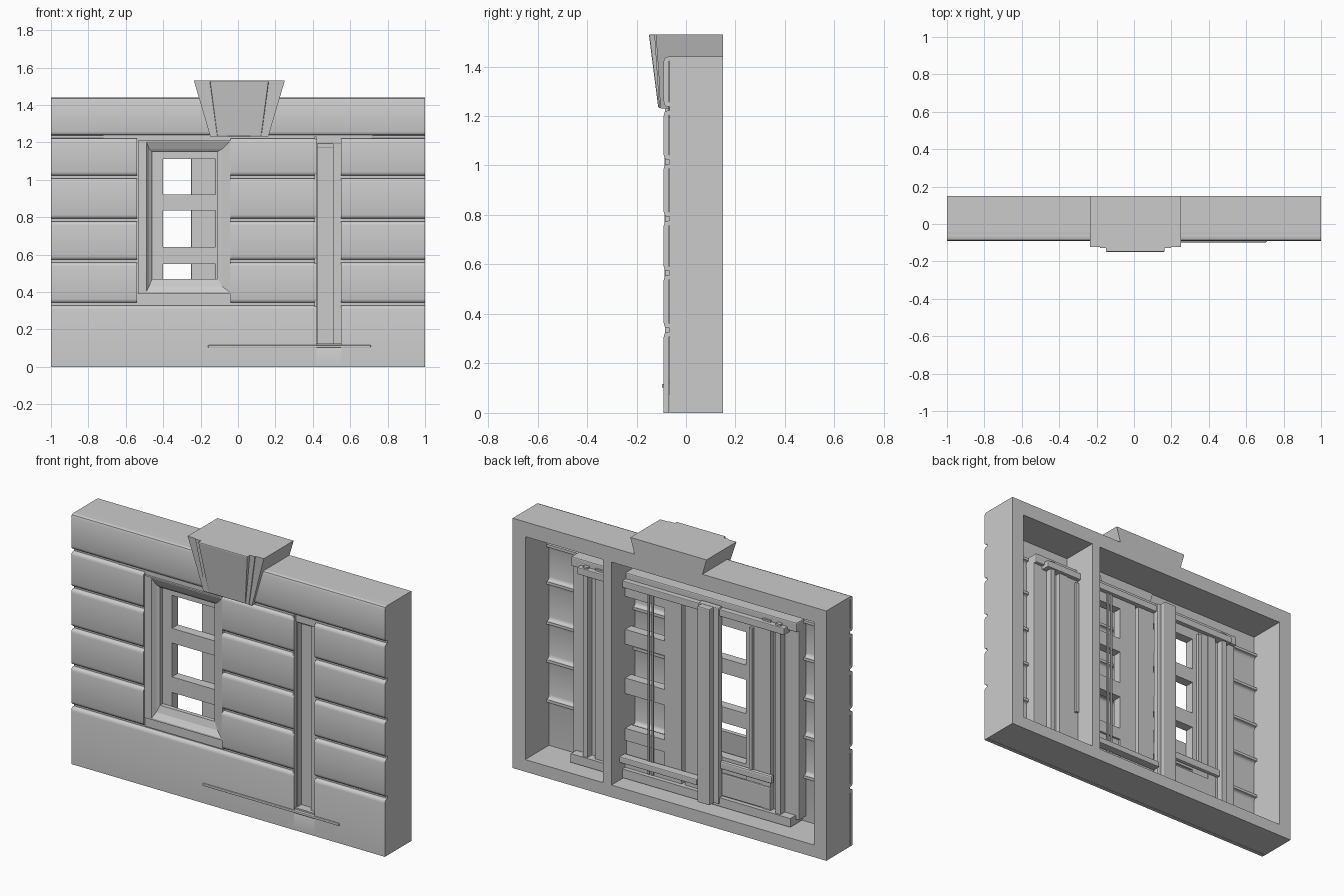
import bpy, bmesh, math

if "Cube" in bpy.data.objects:
    bpy.data.objects.remove(bpy.data.objects["Cube"])


def make(name, verts, faces, bevel=0.0):
    me = bpy.data.meshes.new(name)
    me.from_pydata(verts, [], faces)
    bm = bmesh.new()
    bm.from_mesh(me)
    bmesh.ops.recalc_face_normals(bm, faces=bm.faces)
    bm.to_mesh(me)
    bm.free()
    ob = bpy.data.objects.new(name, me)
    bpy.context.collection.objects.link(ob)
    if bevel:
        mod = ob.modifiers.new("edge_bevel", 'BEVEL')
        mod.width, mod.segments = bevel, 2
    return ob


HEX = [(0, 1, 2, 3), (4, 5, 6, 7), (0, 1, 5, 4), (1, 2, 6, 5), (2, 3, 7, 6), (3, 0, 4, 7)]


def box(name, x0, x1, y0, y1, z0, z1, bevel=0.0):
    v = [(x, y, z) for z in (z0, z1) for x, y in ((x0, y0), (x1, y0), (x1, y1), (x0, y1))]
    return make(name, v, HEX, bevel)


def wedge(name, cx, low, high, bevel=0.0):
    # low / high = (half width, front y, back y, z)
    v = []
    for w, yf, yb, z in (low, high):
        v += [(cx - w, yf, z), (cx + w, yf, z), (cx + w, yb, z), (cx - w, yb, z)]
    return make(name, v, HEX, bevel)


def rect_frame(name, rects):
    # rectangular rings (x0, x1, z0, z1, y) bridged in order into a closed moulding
    v, f, n = [], [], len(rects)
    for x0, x1, z0, z1, y in rects:
        v += [(x0, y, z0), (x1, y, z0), (x1, y, z1), (x0, y, z1)]
    for i in range(n):
        a, b = 4 * i, 4 * ((i + 1) % n)
        for k in range(4):
            m = (k + 1) % 4
            f.append((a + k, a + m, b + m, b + k))
    return make(name, v, f)


FRONT, GROOVE, SKIN = -0.09, -0.066, 0.022


def stone_skin(name, x0, x1, levels):
    # coursed, round-edged stone sheet extruded along x
    edge = [(0.0, GROOVE), (0.008, GROOVE), (0.009, -0.080), (0.015, -0.087), (0.028, FRONT)]
    prof = []
    for z0, z1 in zip(levels, levels[1:]):
        prof += [(y, z0 + d) for d, y in edge] if z0 > 0.12 else [(FRONT, z0)]
        if z1 in (1.44, 0.11):
            prof += [(FRONT, z1 - 0.018), (-0.085, z1 - 0.005), (-0.072, z1)]
        else:
            prof += [(y, z1 - d) for d, y in reversed(edge[1:])]
    prof.append((GROOVE, levels[-1]))
    n = len(prof)
    v = []
    for x in (x0, x1):
        v += [(x, y, z) for y, z in prof] + [(x, y + SKIN, z) for y, z in prof]
    f = []
    for i in range(n - 1):
        a, b = i, i + 1
        f += [(a, b, b + 2 * n, a + 2 * n), (a + n, b + n, b + 3 * n, a + 3 * n),
              (a, b, b + n, a + n), (a + 2 * n, b + 2 * n, b + 3 * n, a + 3 * n)]
    for e in (0, n - 1):
        f.append((e, e + n, e + 3 * n, e + 2 * n))
    ob = make(name, v, f)
    for o in bpy.context.selected_objects:
        o.select_set(False)
    bpy.context.view_layer.objects.active = ob
    ob.select_set(True)
    bpy.ops.object.shade_smooth_by_angle(angle=math.radians(40))
    return ob


# stone facade with window and narrow slot openings
COURSES = [0, 0.335, 0.565, 0.785, 1.015, 1.23, 1.44]
stone_skin("stone_left", -1, -0.54, COURSES)
stone_skin("stone_middle", -0.04, 0.42, COURSES)
stone_skin("stone_right", 0.55, 1, COURSES)
stone_skin("stone_under_window", -0.54, -0.04, [0, 0.335])
stone_skin("stone_over_window", -0.54, -0.04, [1.23, 1.44])
stone_skin("stone_under_slot", 0.42, 0.55, [0, 0.11])
stone_skin("stone_over_slot", 0.42, 0.55, [1.23, 1.44])

# hollow wall rim, open at the back, and its full-depth divider
rect_frame("wall_rim", [(-1, 1, 0, 1.44, GROOVE), (-1, 1, 0, 1.44, 0.15),
                        (-0.92, 0.92, 0.07, 1.355, 0.15), (-0.92, 0.92, 0.07, 1.355, GROOVE)])
box("divider_post", 0.37, 0.425, GROOVE, 0.15, 0.06, 1.37)

# keystone: flush rear block, front block and raised centre
wedge("keystone_back", 0.007, (0.193, -0.11, 0.15, 1.36), (0.243, -0.122, 0.15, 1.53))
wedge("keystone_lower", 0.007, (0.155, -0.104, -0.06, 1.23), (0.193, -0.11, -0.06, 1.36))
wedge("keystone_face", 0.007, (0.118, -0.112, -0.09, 1.232), (0.158, -0.15, -0.09, 1.53), 0.006)
for s in (-1, 1):
    wedge("keystone_flank", 0.007 + s * 0.1, (0.038, -0.108, -0.09, 1.232),
          (0.09, -0.128, -0.1, 1.53))

# stepped window casing with sloping sill
rect_frame("window_casing", [
    (-0.54, -0.04, 0.335, 1.235, -0.045), (-0.54, -0.04, 0.335, 1.235, -0.074),
    (-0.535, -0.04, 0.39, 1.21, -0.074), (-0.535, -0.04, 0.39, 1.21, -0.086),
    (-0.49, -0.045, 0.40, 1.205, -0.086), (-0.475, -0.085, 0.43, 1.165, -0.066),
    (-0.46, -0.11, 0.47, 1.15, -0.055), (-0.46, -0.11, 0.47, 1.15, -0.03)])

# doorway frame hidden behind the facade
box("door_header", -0.72, 0.72, -0.07, 0.02, 1.19, 1.245, 0.006)
box("door_header_lip", -0.66, 0.66, -0.04, 0.05, 1.17, 1.21, 0.004)
box("door_threshold", -0.7, 0.7, -0.08, 0.05, 0.075, 0.125)
box("threshold_nosing", -0.16, 0.71, -0.098, -0.07, 0.102, 0.116, 0.004)
box("slot_reveal", 0.41, 0.42, -0.085, 0.0, 0.11, 1.23)

for s, side in ((-1, "left"), (1, "right")):
    def part(name, a, b, y0, y1, z0, z1, bevel=0.0):
        x0, x1 = sorted((s * a, s * b))
        return box(name + "_" + side, x0, x1, y0, y1, z0, z1, bevel)

    # jamb with stepped strips
    part("jamb", 0.545, 0.72, -0.066, 0.0, 0.1, 1.24, 0.005)
    part("jamb_inner", 0.508, 0.56, -0.06, 0.03, 0.12, 1.22)
    part("jamb_strip", 0.60, 0.63, 0.0, 0.04, 0.1, 1.22)

    # door leaf: stiles, rails, raised panel and glazing rods
    part("inner_stile", 0.01, 0.12, -0.03, 0.025, 0.1, 1.2)
    part("outer_stile", 0.40, 0.515, -0.03, 0.025, 0.1, 1.2)
    for z0, z1 in ((0.1, 0.16), (0.28, 0.35), (0.55, 0.64), (0.835, 0.92), (1.11, 1.2)):
        part("rail", 0.12, 0.40, -0.03, 0.025, z0, z1)
    part("bottom_panel", 0.11, 0.41, -0.015, 0.012, 0.15, 0.29)
    for x in (0.185, 0.21):
        part("rod", x, x + 0.01, 0.026, 0.036, 0.13, 1.19)
    part("edge_moulding", 0.43, 0.45, 0.025, 0.04, 0.33, 1.15)

# rear mullion and ledges behind the leaves
box("mullion", -0.25, -0.12, 0.025, 0.06, 0.09, 1.22, 0.005)
box("mullion_nose", -0.22, -0.14, 0.06, 0.1, 0.09, 1.22, 0.005)
box("rear_ledge_right", -0.12, 0.40, 0.025, 0.075, 0.17, 0.205, 0.005)
box("rear_ledge_left", -0.58, -0.25, 0.025, 0.05, 0.29, 0.335, 0.008)
box("rear_panel_left", -0.56, -0.25, 0.02, 0.035, 0.13, 0.26, 0.006)
